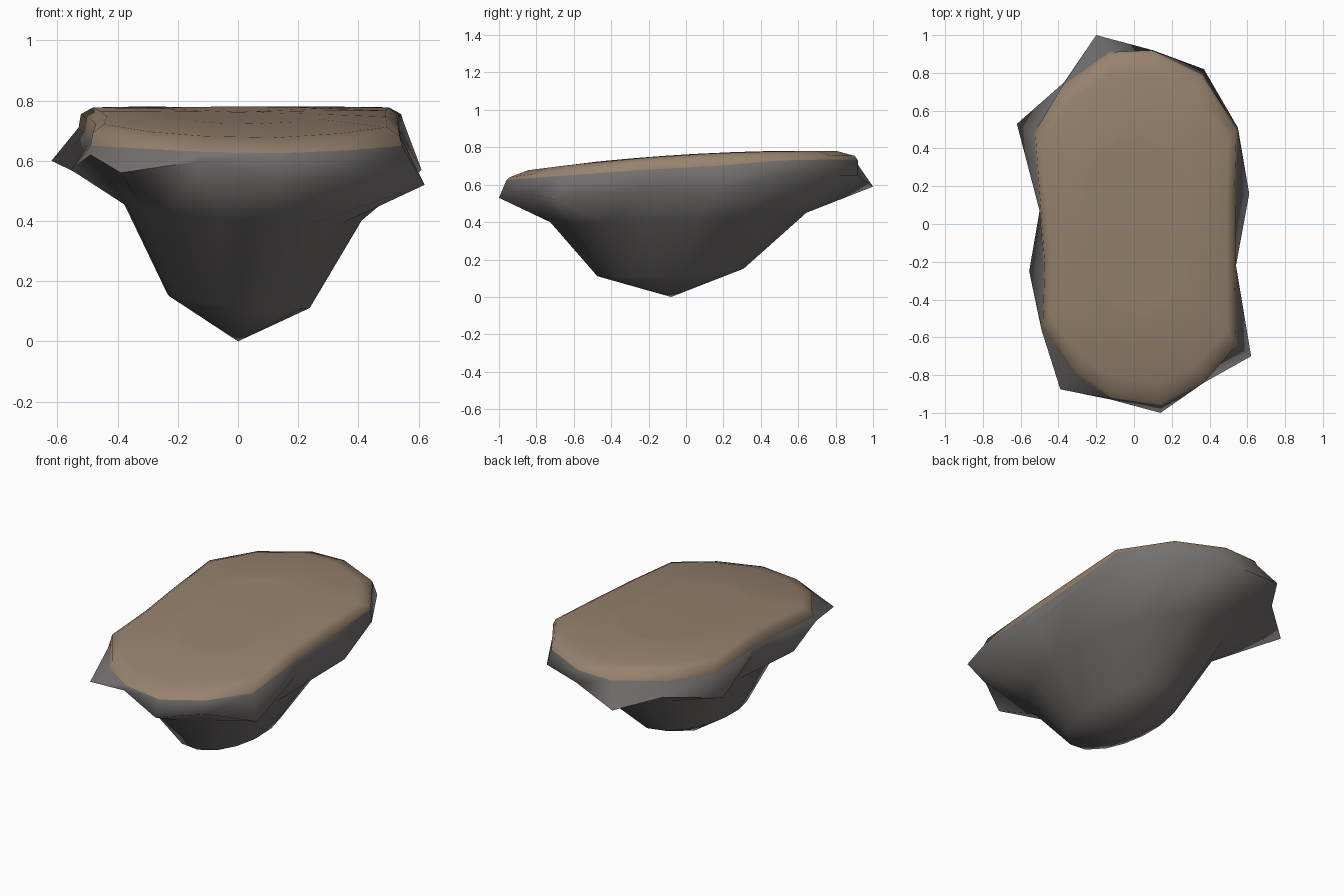
import bpy, math

if "Cube" in bpy.data.objects:
    bpy.data.objects.remove(bpy.data.objects["Cube"])

# Clockwise outline pairs: jagged rock rim (x, y, z) and edge of the soil cap (x, y, z)
RIM = [(-.20, 1.0, .59), (.10, .92, .65), (.37, .82, .65), (.55, .51, .65),
       (.61, .16, .57), (.54, -.22, .59), (.62, -.70, .52), (.37, -.84, .55),
       (.14, -1.0, .53), (-.12, -.93, .60), (-.39, -.875, .56), (-.49, -.56, .62),
       (-.555, -.25, .57), (-.50, .07, .65), (-.62, .53, .60), (-.37, .75, .62)]
EDGE = [(-.13, .91, .72), (.09, .92, .73), (.36, .79, .735), (.55, .50, .73),
        (.54, .15, .70), (.54, -.22, .68), (.545, -.64, .65), (.37, -.84, .635),
        (.14, -.96, .625), (-.12, -.92, .63), (-.31, -.80, .64), (-.49, -.54, .65),
        (-.48, -.22, .67), (-.50, .07, .69), (-.53, .48, .71), (-.38, .73, .715)]


def top_z(y):
    # gently tilted, slightly crowned ground
    return .762 + .06 * y - .045 * y * y


def scaled(sx, sy, drop=0.0):
    return [(x * sx, y * sy, top_z(y * sy) - drop) for x, y, _ in EDGE]


def make_part(name, rings, colour, angle, start=None, end=None):
    """Skin a stack of rings from top to bottom, with optional end points."""
    n = len(rings[0])
    verts = [p for r in rings for p in r]
    faces = []
    for k in range(len(rings) - 1):
        for i in range(n):
            j = (i + 1) % n
            faces.append((k*n + i, k*n + j, (k+1)*n + j, (k+1)*n + i))
    if start:
        verts.append(start)
        faces += [(len(verts) - 1, (i + 1) % n, i) for i in range(n)]
    if end:
        verts.append(end)
        b = (len(rings) - 1) * n
        faces += [(b + i, b + (i + 1) % n, len(verts) - 1) for i in range(n)]
    # centre fan is wound to face up, like the rings around it
    if start:
        m = len(faces)
        faces[m - n:] = [(f[0], f[2], f[1]) for f in faces[m - n:]]
    me = bpy.data.meshes.new(name)
    me.from_pydata(verts, [], faces)
    ob = bpy.data.objects.new(name, me)
    bpy.context.collection.objects.link(ob)
    mat = bpy.data.materials.new(name)
    mat.diffuse_color = colour
    mat.use_nodes = True
    mat.node_tree.nodes["Principled BSDF"].inputs["Base Color"].default_value = mat.diffuse_color
    me.materials.append(mat)
    bpy.ops.object.select_all(action='DESELECT')
    ob.select_set(True)
    bpy.context.view_layer.objects.active = ob
    bpy.ops.object.shade_smooth_by_angle(angle=math.radians(angle))


def rock_ring(rx, ry, cx, cy, z, lift, tilt=0.0):
    # rounded section of the underside following the directions of the rim
    pts = []
    for x, y, _ in RIM:
        a = math.atan2(y, x * 1.7)
        c, s = math.cos(a), math.sin(a)
        pts.append((cx + rx * c, cy + ry * s, z + lift * s + tilt * c))
    return pts[:]


# Soil cap: flat ground, rounded shoulder, short side wall
# (the fan order in make_part is given for clockwise rings seen from above)
make_part("soil_cap", [scaled(.5, .5), scaled(.91, .88, .002),
                       scaled(.985, .98, .025), EDGE],
          (.31, .225, .155, 1), 60, start=(0, 0, top_z(0)))

# Rock base: sloping ledge out to the jagged rim, then tapering to a point
make_part("rock_base", [EDGE, RIM,
                        rock_ring(.40, .70, .02, -.045, .43, .025, -.025),
                        rock_ring(.24, .40, .005, -.085, .135, .02, -.02)],
          (.175, .165, .16, 1), 80, end=(0, -.08, 0))
